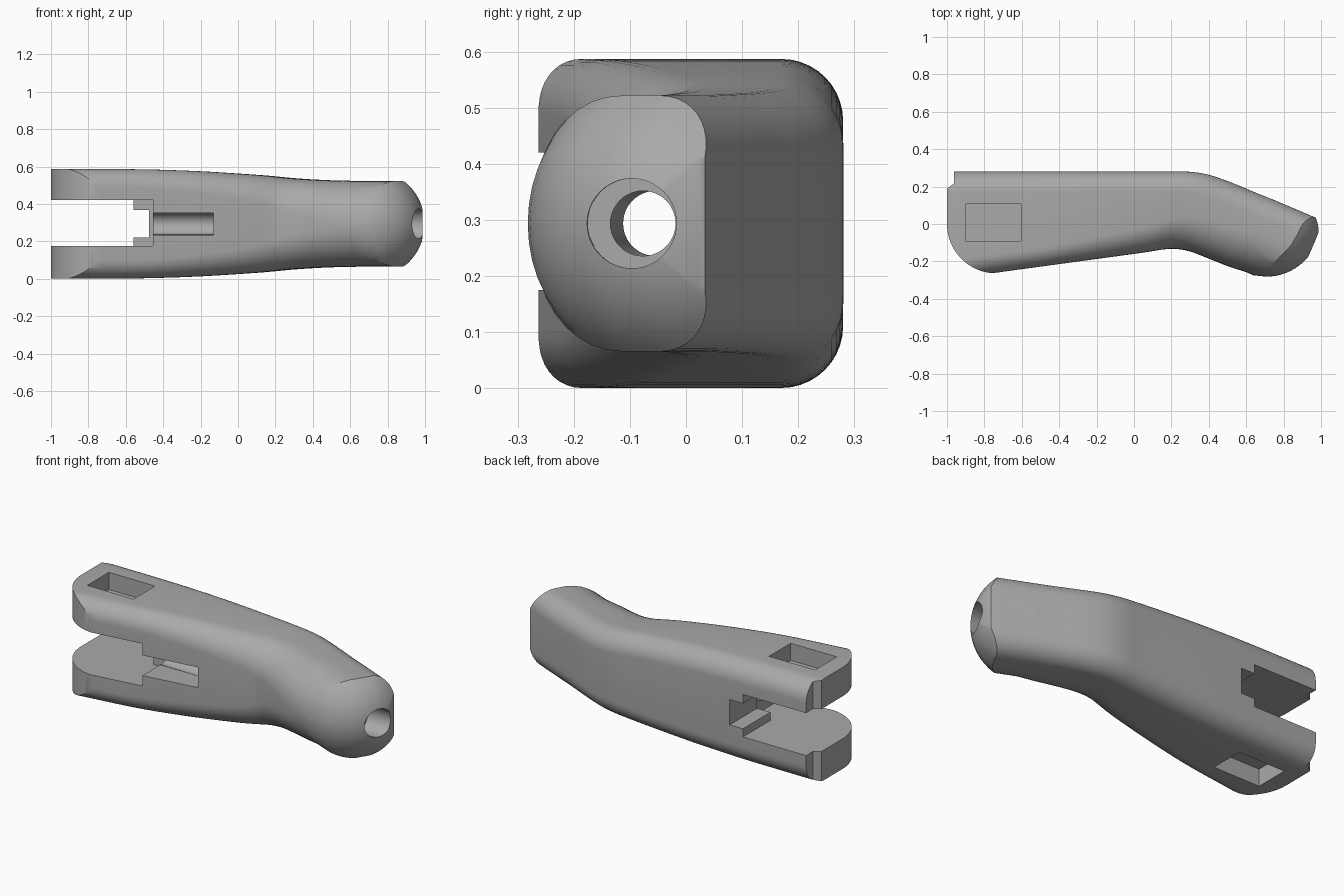
import bpy, bmesh, math
from mathutils import Vector

cube = bpy.data.objects.get("Cube")
if cube:
    bpy.data.objects.remove(cube)

MID = 0.294                                  # height of the symmetry plane
grey = bpy.data.materials.new("plain_grey")
grey.use_nodes = True
grey.diffuse_color = (0.4, 0.4, 0.4, 1)
grey.node_tree.nodes["Principled BSDF"].inputs["Base Color"].default_value = (0.4, 0.4, 0.4, 1)


def make(name, bm):
    bmesh.ops.recalc_face_normals(bm, faces=bm.faces)
    me = bpy.data.meshes.new(name)
    bm.to_mesh(me)
    bm.free()
    ob = bpy.data.objects.new(name, me)
    me.materials.append(grey)
    bpy.context.collection.objects.link(ob)
    return ob


def section(back, front, half, r_front, r_back=0.11, n=10):
    """Rounded rectangle as (u, w): u from front (negative) to back, w is height."""
    pts = []
    for su, sw, start in ((1, 1, 0), (-1, 1, 90), (-1, -1, 180), (1, -1, 270)):
        r = r_back if su > 0 else r_front
        cu = back - r if su > 0 else front + r
        for i in range(n + 1):
            a = math.radians(start + 90 * i / n)
            pts.append((cu + r * math.cos(a), sw * (half - r) + r * math.sin(a)))
    return pts


def catmull(a, b, c, d, t):
    return [0.5 * (2 * q + (r - p) * t + (2 * p - 5 * q + 4 * r - s) * t * t
                   + (3 * q - p - 3 * r + s) * t ** 3) for p, q, r, s in zip(a, b, c, d)]


# Lever body: front x, y, back x, y, half height, front corner radius
RAD = 0.292
axis = Vector((0.92, -0.392, 0)).normalized()
across = Vector((-axis.y, axis.x, 0))
centre = Vector((0.706, 0.01, MID))
f_end, b_end = centre - across * 0.288, centre + across * 0.126
stations = [
    (-1.05, -0.304, -1.05, 0.28, 0.293, 0.10),
    (-0.80, -0.269, -0.80, 0.28, 0.293, 0.10),
    (-0.50, -0.228, -0.50, 0.28, 0.291, 0.10),
    (-0.20, -0.187, -0.20, 0.28, 0.281, 0.12),
    (0.05, -0.153, 0.08, 0.28, 0.264, 0.14),
    (0.15, -0.137, 0.20, 0.28, 0.255, 0.155),
    (0.22, -0.133, 0.30, 0.279, 0.246, 0.17),
    (0.30, -0.147, 0.40, 0.263, 0.239, 0.185),
    (0.40, -0.185, 0.52, 0.222, 0.233, 0.20),
    (0.50, -0.225, 0.65, 0.168, 0.230, 0.215),
    (f_end.x, f_end.y, b_end.x, b_end.y, 0.228, 0.226),
]
fine = []
last = len(stations) - 1
for i in range(last):
    quad = [stations[min(max(i + k, 0), last)] for k in (-1, 0, 1, 2)]
    fine += [catmull(*quad, t / 4) for t in range(4)]
fine.append(stations[-1])

bm = bmesh.new()
rings = []
for fx, fy, bx, by, half, rf in fine:
    f, b = Vector((fx, fy, MID)), Vector((bx, by, MID))
    mid, span = (f + b) / 2, (b - f).length
    d = (b - f).normalized()
    rings.append([bm.verts.new(mid + d * u + Vector((0, 0, w)))
                  for u, w in section(span / 2, -span / 2, half, rf)])
# Spherical nose: the last section lifted onto a ball, shrinking to its middle
nose = section(0.126, -0.288, 0.228, 0.226)
for k in range(14):
    s = 1 - k / 14
    ring = []
    for u, w in nose:
        u, w = u * s, w * s
        lift = math.sqrt(max(RAD ** 2 - u * u - w * w, 0.00001))
        ring.append(bm.verts.new(centre + across * u + axis * lift + Vector((0, 0, w))))
    rings.append(ring)
for r0, r1 in zip(rings, rings[1:]):
    for i in range(len(r0)):
        j = (i + 1) % len(r0)
        bm.faces.new((r0[i], r0[j], r1[j], r1[i]))
tip = bm.verts.new(centre + axis * RAD)
for i, v in enumerate(rings[-1]):
    bm.faces.new((v, rings[-1][(i + 1) % len(nose)], tip))
bm.faces.new(rings[0])
bmesh.ops.remove_doubles(bm, verts=bm.verts, dist=0.0002)
body = make("lever_body", bm)


def box(x0, x1, y0, y1, z0, z1):
    b = bmesh.new()
    bmesh.ops.create_cube(b, size=1)
    for v in b.verts:
        v.co = Vector((x0 if v.co.x < 0 else x1, y0 if v.co.y < 0 else y1,
                       z0 if v.co.z < 0 else z1))
    return make("box_cutter", b)


def rod(p, q, r):
    p, q = Vector(p), Vector(q)
    b = bmesh.new()
    bmesh.ops.create_cone(b, cap_ends=True, segments=48, radius1=r, radius2=r, depth=(q - p).length)
    rot = (q - p).to_track_quat('Z', 'Y')
    for v in b.verts:
        v.co = rot @ v.co + (p + q) / 2
    return make("rod_cutter", b)


def apply(cutter, op='DIFFERENCE'):
    cutter.hide_render = True
    m = body.modifiers.new("cut", 'BOOLEAN')
    m.operation, m.object, m.solver = op, cutter, 'EXACT'
    bpy.ops.object.select_all(action='DESELECT')
    bpy.context.view_layer.objects.active = body
    body.select_set(True)
    bpy.ops.object.modifier_apply(modifier=m.name)
    bpy.data.objects.remove(cutter)


# Plan outline that rounds the fork end and notches its back corner
plan = [(-1, 0.19), (-0.962, 0.217), (-0.967, 0.4), (1.2, 0.4), (1.2, -0.4), (-0.72, -0.4)]
for i in range(17):
    a = math.radians(270 - 90 * i / 16)
    plan.append((-0.735 + 0.265 * math.cos(a), 0.264 * math.sin(a)))
bm = bmesh.new()
base = bm.faces.new([bm.verts.new((x, y, -0.2)) for x, y in plan])
up = bmesh.ops.extrude_face_region(bm, geom=[base])["geom"]
bmesh.ops.translate(bm, vec=(0, 0, 1), verts=[v for v in up if isinstance(v, bmesh.types.BMVert)])
apply(make("plan_cutter", bm), 'INTERSECT')

# Fork slot, stepped deeper at the front and narrower at the root
apply(box(-1.2, -0.56, -0.5, 0.5, 0.175, 0.42))
apply(box(-0.6, -0.455, -0.5, 0.03, 0.175, 0.42))
apply(box(-0.6, -0.475, -0.5, 0.5, 0.222, 0.368))

# Pivot hole with square pockets on both outer faces
apply(rod((-0.75, 0.008, -0.2), (-0.75, 0.008, 0.8), 0.1))
for z0, z1 in ((-0.2, 0.1), (0.488, 0.8)):
    apply(box(-0.9, -0.605, -0.09, 0.107, z0, z1))

# Nose bore with counterbore, opening into the front groove
apply(rod((1.2, -0.085, MID), (-0.52, -0.045, MID), 0.058))
apply(rod((1.2, -0.1, MID), (0.84, -0.095, MID), 0.08))
apply(box(-0.5, -0.13, -0.4, -0.06, MID - 0.0585, MID + 0.0585))

# Rear bore with a wide mouth on the sloping back
apply(rod((1.2, 0.19, MID), (-0.52, 0.19, MID), 0.052))
apply(rod((1.2, 0.19, MID), (0.3, 0.19, MID), 0.071))

bpy.ops.object.shade_smooth_by_angle(angle=math.radians(28))
